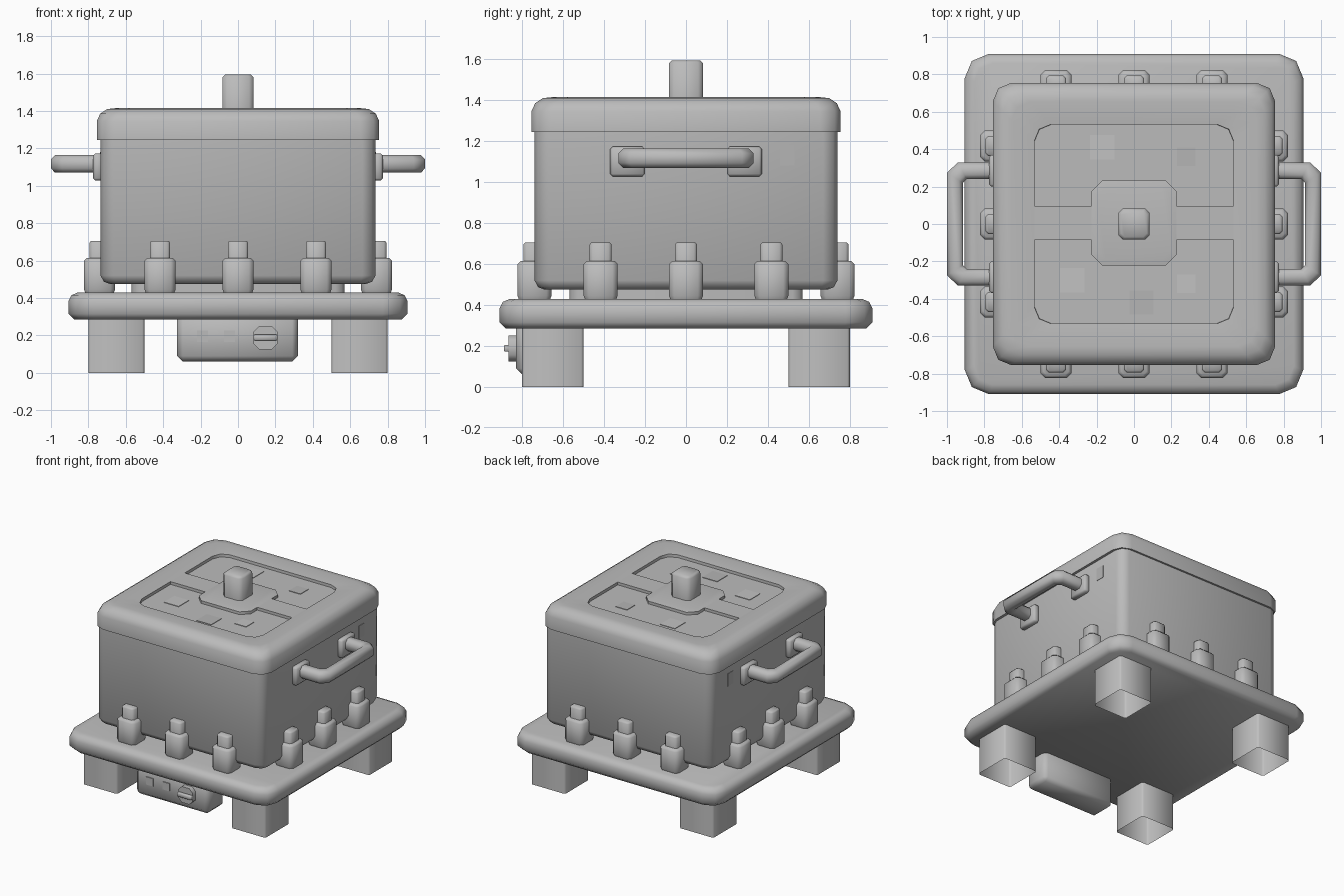
import bpy, bmesh, math
from mathutils import Vector

if "Cube" in bpy.data.objects:
    bpy.data.objects.remove(bpy.data.objects["Cube"])


def material(name, v):
    m = bpy.data.materials.new(name)
    m.diffuse_color = (v, v, v, 1)
    m.use_nodes = True
    m.node_tree.nodes["Principled BSDF"].inputs["Base Color"].default_value = m.diffuse_color
    return m


GREY = material("mid grey", 0.50)
LEG = material("light grey", 0.53)
PATCH = material("pale patch grey", 0.54)
DARK = material("dark patch grey", 0.46)


def finish(name, bm, mat, angle=50):
    bmesh.ops.recalc_face_normals(bm, faces=bm.faces)
    me = bpy.data.meshes.new(name)
    bm.to_mesh(me)
    bm.free()
    me.materials.append(mat)
    ob = bpy.data.objects.new(name, me)
    bpy.context.collection.objects.link(ob)
    bpy.ops.object.select_all(action='DESELECT')
    ob.select_set(True)
    bpy.context.view_layer.objects.active = ob
    bpy.ops.object.shade_smooth_by_angle(angle=math.radians(angle))
    return ob


def outline(hx, hy, c, seg):
    """Rectangle with rounded corners, counter-clockwise."""
    pts = []
    for i, (sx, sy) in enumerate([(1, 1), (-1, 1), (-1, -1), (1, -1)]):
        for k in range(seg + 1):
            a = math.pi / 2 * (i + k / seg)
            pts.append((sx * (hx - c) + c * math.cos(a), sy * (hy - c) + c * math.sin(a)))
    return pts


def skin(bm, rings, cap_start=True, cap_end=True):
    vs = [[bm.verts.new(p) for p in r] for r in rings]
    n = len(vs[0])
    for a, b in zip(vs, vs[1:]):
        for i in range(n):
            bm.faces.new((a[i], a[(i + 1) % n], b[(i + 1) % n], b[i]))
    if cap_start:
        bm.faces.new(vs[0][::-1])
    if cap_end:
        bm.faces.new(vs[-1])


def loft(name, centre, hx, hy, levels, mat=GREY, seg=2, bottom=True):
    """Stack of rounded rectangles; each level is (z, inset, corner size)."""
    bm = bmesh.new()
    rings = [[(centre[0] + x, centre[1] + y, z)
              for x, y in outline(hx - d, hy - d, c, seg)] for z, d, c in levels]
    skin(bm, rings, cap_start=bottom)
    return finish(name, bm, mat)


def box(name, lo, hi, mat=GREY, bevel=0.0):
    bm = bmesh.new()
    bmesh.ops.create_cube(bm, size=1)
    lo, hi = Vector(lo), Vector(hi)
    for v in bm.verts:
        v.co = Vector([(lo[i] + hi[i]) / 2 + v.co[i] * (hi[i] - lo[i]) for i in range(3)])
    if bevel:
        bmesh.ops.bevel(bm, geom=bm.edges[:], offset=bevel, segments=1, affect='EDGES')
    return finish(name, bm, mat)


# base plate and warming plate
loft("base_plate", (0, 0), 0.905, 0.91,
     [(0.285, 0.03, 0.11), (0.315, 0.0, 0.13), (0.385, 0.0, 0.13),
      (0.415, 0.015, 0.12), (0.43, 0.05, 0.10)])
loft("warming_plate", (0, 0), 0.57, 0.57, [(0.42, 0, 0.05), (0.48, 0, 0.05)])

# legs, open underneath
for sx in (-1, 1):
    for sy in (-1, 1):
        loft("leg", (sx * 0.65, sy * 0.65), 0.15, 0.15,
             [(0, 0, 0.012), (0.30, 0, 0.012)], LEG, seg=1, bottom=False)

# pot body
loft("pot_body", (0, 0), 0.735, 0.74,
     [(0.475, 0.05, 0.05), (0.487, 0.018, 0.06), (0.52, 0.0, 0.07), (1.26, 0.0, 0.07)])

# lid with a sunken top
loft("lid", (0, 0), 0.755, 0.755,
     [(1.245, 0.0, 0.10), (1.345, 0.0, 0.10), (1.385, 0.018, 0.10), (1.41, 0.055, 0.10),
      (1.415, 0.10, 0.10), (1.402, 0.222, 0.09), (1.38, 0.223, 0.09)])
box("lid_cross_bar", (-0.535, -0.085, 1.37), (0.535, 0.095, 1.402))
loft("lid_centre_pad", (0, 0.005), 0.228, 0.228,
     [(1.37, 0, 0.06), (1.402, 0, 0.06), (1.408, 0.03, 0.05)], seg=1)
loft("lid_knob", (0, 0), 0.084, 0.084,
     [(1.39, 0, 0.025), (1.58, 0, 0.025), (1.595, 0.015, 0.02)], seg=1)

# faint square patches on the lid and pot
for x, y, m in [(-0.17, 0.41, PATCH), (0.28, 0.36, DARK), (-0.33, -0.30, PATCH),
                (0.04, -0.42, DARK), (0.28, -0.32, PATCH)]:
    s = 0.065 if x < 0.2 else 0.05
    box("lid_patch", (x - s, y - s, 1.378), (x + s, y + s, 1.384), m)
for s in (-1, 1):
    a, b = sorted((s * 0.733, s * 0.738))
    box("pot_patch", (a, 0.46, 1.08), (b, 0.53, 1.18), DARK)

# clamps around the pot
for i in range(4):
    for t in (-0.417, 0, 0.417):
        cx, cy = [(t, -0.74), (0.74, t), (t, 0.74), (-0.74, t)][i]
        loft("clamp_base", (cx, cy), 0.083, 0.083,
             [(0.42, 0.01, 0.02), (0.445, 0, 0.025), (0.60, 0, 0.025), (0.615, 0.015, 0.02)],
             seg=1)
        loft("clamp_prong", (cx, cy), 0.054, 0.054,
             [(0.59, 0, 0.015), (0.695, 0, 0.015), (0.705, 0.008, 0.012)], seg=1)

# side handles: eight-sided section swept along a bracket
outer = [(0.74, 0.33), (0.94, 0.33), (1.0, 0.275)]
inner = [(0.74, 0.24), (0.895, 0.24), (0.915, 0.22)]
outer += [(x, -y) for x, y in outer[::-1]]
inner += [(x, -y) for x, y in inner[::-1]]
section = [(0, -.5), (0, .5), (.25, 1), (.75, 1), (1, .5), (1, -.5), (.75, -1), (.25, -1)]
for s in (-1, 1):
    bm = bmesh.new()
    skin(bm, [[(s * (o[0] + (n[0] - o[0]) * t), o[1] + (n[1] - o[1]) * t, 1.117 + 0.047 * z)
               for t, z in section] for o, n in zip(outer, inner)])
    finish("handle", bm, GREY, 60)
    for sy in (-1, 1):
        x0, x1 = sorted((s * 0.72, s * 0.775))
        box("handle_mount", (x0, sy * 0.285 - 0.085, 1.028), (x1, sy * 0.285 + 0.085, 1.173),
            GREY, 0.012)

# control box under the front edge
box("control_box", (-0.325, -0.83, 0.06), (0.32, -0.62, 0.33), GREY, 0.03)
for x in (-0.19, -0.045):
    box("button", (x - 0.03, -0.837, 0.165), (x + 0.03, -0.82, 0.226))
bm = bmesh.new()
skin(bm, [[(0.147 + x, y, 0.188 + z) for x, z in outline(0.063, 0.063, 0.03, 1)]
          for y in (-0.82, -0.868)])
finish("dial", bm, GREY)
box("dial_grip", (0.084, -0.89, 0.172), (0.21, -0.86, 0.204), GREY, 0.005)
